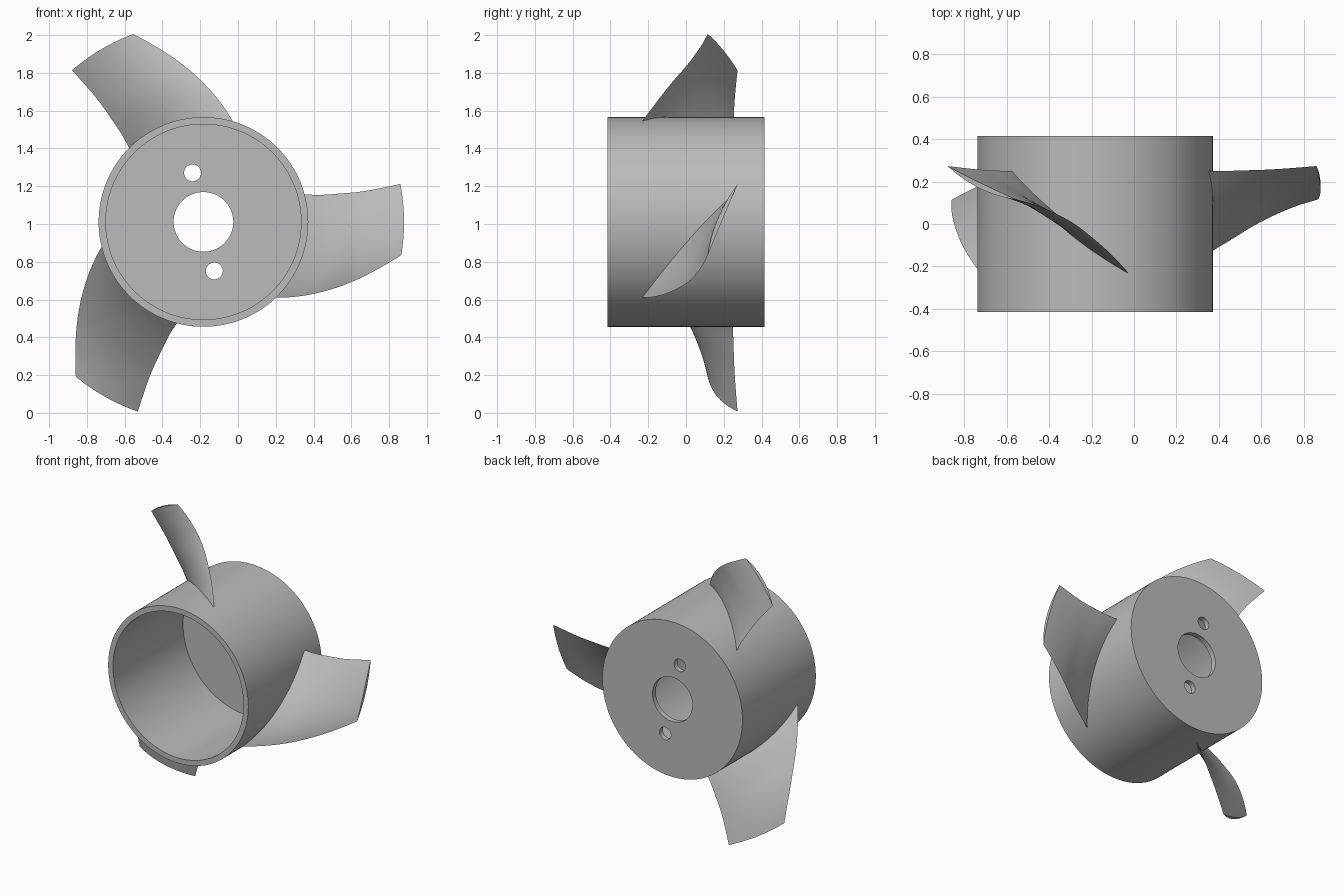
import bpy, bmesh, math
from mathutils import Vector

if "Cube" in bpy.data.objects:
    bpy.data.objects.remove(bpy.data.objects["Cube"], do_unlink=True)

CENTRE = Vector((-0.183, 0, 1.011))   # hub axis, running along y
HUB_R, BORE_R, HOLE_R, HALF = 0.555, 0.517, 0.158, 0.415
PLATE = 0.037

grey = bpy.data.materials.new("plain grey")
grey.use_nodes = True
colour = (0.5, 0.5, 0.5, 1)
grey.diffuse_color = colour
grey.node_tree.nodes["Principled BSDF"].inputs["Base Color"].default_value = colour


def polar(radius, angle, y):
    return CENTRE + Vector((radius * math.cos(angle), y, radius * math.sin(angle)))


def finish(name, bm, sharp=35):
    bmesh.ops.recalc_face_normals(bm, faces=bm.faces)
    mesh = bpy.data.meshes.new(name)
    bm.to_mesh(mesh)
    bm.free()
    obj = bpy.data.objects.new(name, mesh)
    bpy.context.collection.objects.link(obj)
    mesh.materials.append(grey)
    bpy.ops.object.select_all(action="DESELECT")
    obj.select_set(True)
    bpy.context.view_layer.objects.active = obj
    bpy.ops.object.shade_smooth_by_angle(angle=math.radians(sharp))
    return obj


def lathe(profile, steps):
    """Closed ring from a (radius, y) profile turned about the hub axis."""
    bm = bmesh.new()
    rings = [[bm.verts.new(polar(r, math.tau * i / steps, y)) for r, y in profile]
             for i in range(steps)]
    n = len(profile)
    for i in range(steps):
        a, b = rings[i], rings[(i + 1) % steps]
        for j in range(n):
            k = (j + 1) % n
            bm.faces.new((a[j], a[k], b[k], b[j]))
    return bm


# Hub: open cup at the front, pierced plate at the back
hub = finish("hub", lathe([(HUB_R, -HALF), (HUB_R, HALF), (HOLE_R, HALF),
                           (HOLE_R, HALF - PLATE), (BORE_R, HALF - PLATE),
                           (BORE_R, -HALF)], 128))

# Two small bolt holes on opposite sides of the shaft hole
for side in (0, math.pi):
    where = polar(0.266, math.radians(102.5) + side, HALF)
    bpy.ops.mesh.primitive_cylinder_add(vertices=40, radius=0.045, depth=0.2,
                                        location=where, rotation=(math.pi / 2, 0, 0))
    cutter = bpy.context.object
    cutter.name = "bolt_hole_cutter"
    cutter.hide_render = True
    bpy.context.view_layer.objects.active = hub
    cut = hub.modifiers.new("bolt_hole", "BOOLEAN")
    cut.operation, cut.solver, cut.object = "DIFFERENCE", "EXACT", cutter
    bpy.ops.object.modifier_apply(modifier=cut.name)
    bpy.data.objects.remove(cutter, do_unlink=True)
bpy.ops.object.select_all(action="DESELECT")
hub.select_set(True)
bpy.ops.object.shade_smooth_by_angle(angle=math.radians(35))

# Blade stations: radius, leading angle, leading y, trailing angle, trailing y
STATIONS = [
    (0.525, -49.0, -0.255, 16.0, 0.25),
    (0.555, -46.2, -0.232, 15.2, 0.25),
    (0.630, -38.9, -0.165, 13.1, 0.25),
    (0.731, -30.4, -0.080, 11.8, 0.253),
    (0.843, -22.3, 0.010, 10.9, 0.257),
    (0.962, -14.8, 0.078, 10.8, 0.265),
    (1.062, -9.5, 0.115, 10.9, 0.273),
]


def smooth_stations(points, steps):
    """Catmull-Rom curve through the stations."""
    out = []
    last = len(points) - 1
    for i in range(last):
        quad = [points[max(0, min(last, i + d))] for d in (-1, 0, 1, 2)]
        for s in range(steps):
            t = s / steps
            out.append([0.5 * (2 * b + (c - a) * t + (2 * a - 5 * b + 4 * c - d) * t * t
                               + (3 * b - a - 3 * c + d) * t ** 3)
                        for a, b, c, d in zip(*quad)])
    return out + [points[-1]]


def blade(name, turn, chord=20):
    bm = bmesh.new()
    loops = []
    for r, lead_a, lead_y, trail_a, trail_y in smooth_stations(STATIONS, 4):
        grow = (r - HUB_R) / (1.062 - HUB_R)
        bulge = 0.04 - 0.013 * grow

        def point(t, front):
            a = math.radians(lead_a + (trail_a - lead_a) * t) + turn
            y = lead_y + (trail_y - lead_y) * t
            return bm.verts.new(polar(r, a, y - front * bulge * 4 * t * (1 - t)))

        back = [point(i / chord, 0) for i in range(chord + 1)]
        front = [point(i / chord, 1) for i in range(chord - 1, 0, -1)]
        loops.append(back + front)
    n = len(loops[0])
    for a, b in zip(loops, loops[1:]):
        for j in range(n):
            k = (j + 1) % n
            bm.faces.new((a[j], a[k], b[k], b[j]))
    # Caps: strips between the back and front skins
    for loop in (loops[0], loops[-1]):
        bm.faces.new((loop[0], loop[1], loop[-1]))
        for j in range(1, chord - 1):
            bm.faces.new((loop[j], loop[j + 1], loop[n - j - 1], loop[n - j]))
        bm.faces.new((loop[chord - 1], loop[chord], loop[chord + 1]))
    return finish(name, bm, 25)


for i, name in enumerate(("left_blade", "top_blade", "bottom_blade")):
    blade(name, i * math.tau / 3)
